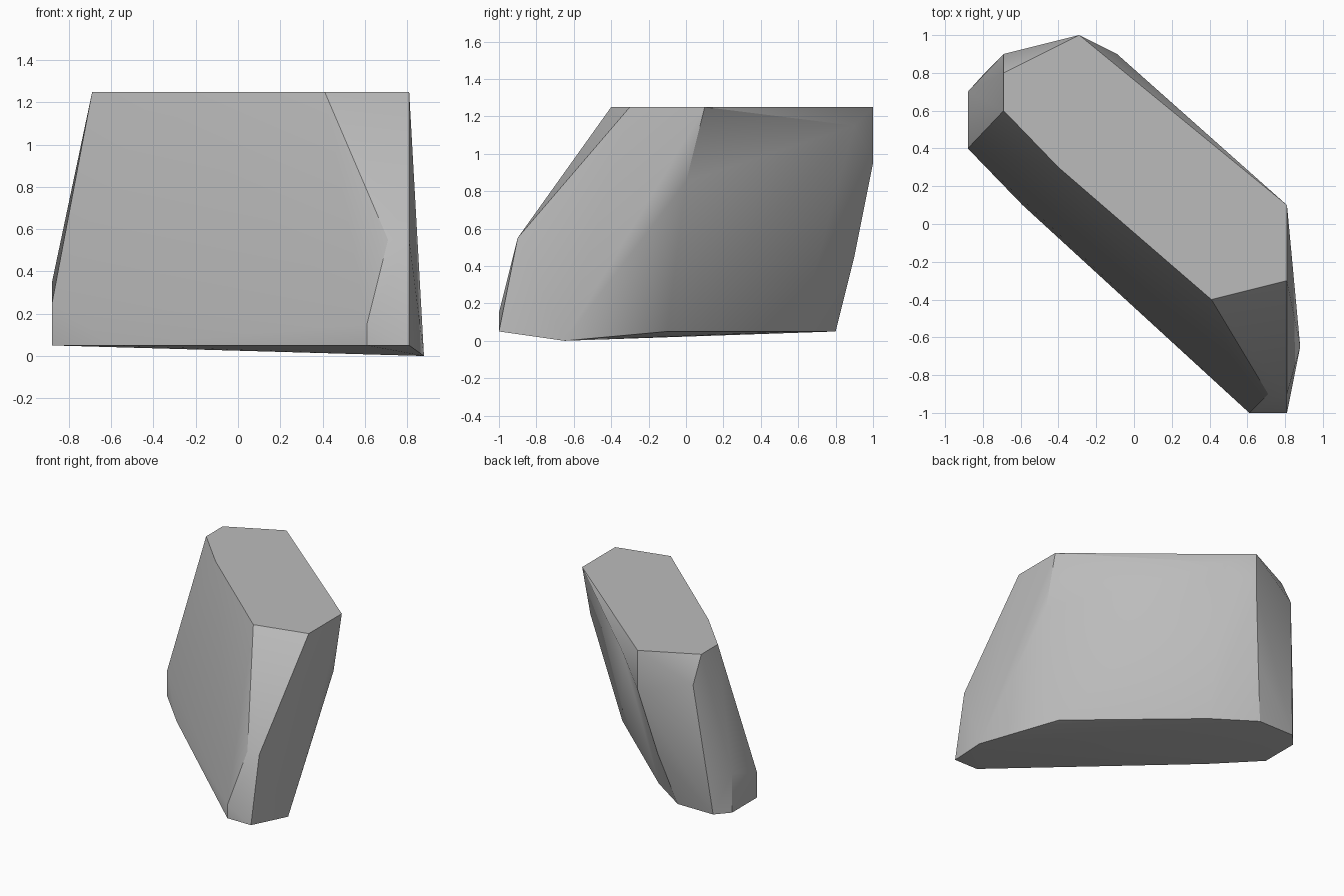
import bpy
import bmesh
import math

# Remove the default cube only
default_cube = bpy.data.objects.get("Cube")
if default_cube is not None:
    bpy.data.objects.remove(default_cube, do_unlink=True)


def make_material(name, colour):
    material = bpy.data.materials.new(name)
    material.use_nodes = True
    material.diffuse_color = colour
    material.node_tree.nodes["Principled BSDF"].inputs["Base Color"].default_value = colour
    return material


def make_chiselled_block(name, corners, material):
    """Wrap a set of corner points in one solid, faceted skin."""
    bm = bmesh.new()
    for corner in corners:
        bm.verts.new(corner)
    hull = bmesh.ops.convex_hull(bm, input=bm.verts[:])
    leftovers = {v for v in hull["geom_interior"] + hull["geom_unused"]
                 if isinstance(v, bmesh.types.BMVert)}
    bmesh.ops.delete(bm, geom=list(leftovers), context="VERTS")
    # Merge the flat triangles of the top and bottom
    bmesh.ops.dissolve_limit(bm, angle_limit=math.radians(0.5),
                             verts=bm.verts[:], edges=bm.edges[:])
    bmesh.ops.recalc_face_normals(bm, faces=bm.faces[:])
    mesh = bpy.data.meshes.new(name)
    bm.to_mesh(mesh)
    bm.free()
    mesh.materials.append(material)
    block = bpy.data.objects.new(name, mesh)
    bpy.context.collection.objects.link(block)
    return block


def at_height(z, outline):
    return [(x, y, z) for x, y in outline]


# Flat top and the base it tapers to
top_outline = at_height(1.25, [(-.69, .6), (-.69, .8), (-.29, 1), (.81, .1),
                               (.81, -.3), (.41, -.4), (-.4, .3)])
base_outline = at_height(.05, [(-.88, .4), (-.88, .7), (-.79, .8), (-.49, .8),
                               (-.19, .6), (.61, -.1), (.81, -1), (.61, -1),
                               (-.59, .1)])
lowest_corner = [(.88, -.65, 0)]

# Chipped corners between top and base
front_chips = [(.71, -.9, .55), (.81, -.9, .55), (.61, -1, .15)]
left_chips = [(-.88, .4, .25), (-.88, .7, .35), (-.69, .9, 1.05)]
back_chips = [(-.29, 1, .95), (-.39, .9, .45), (-.09, .9, 1.15), (.81, 0, .85)]

stone_grey = make_material("stone_grey", (.5, .5, .5, 1))
boulder = make_chiselled_block(
    "boulder",
    top_outline + base_outline + lowest_corner + front_chips + left_chips + back_chips,
    stone_grey)

# Soft shading across shallow facets, crisp edges elsewhere
bpy.ops.object.select_all(action="DESELECT")
boulder.select_set(True)
bpy.context.view_layer.objects.active = boulder
bpy.ops.object.shade_smooth_by_angle(angle=math.radians(30))
